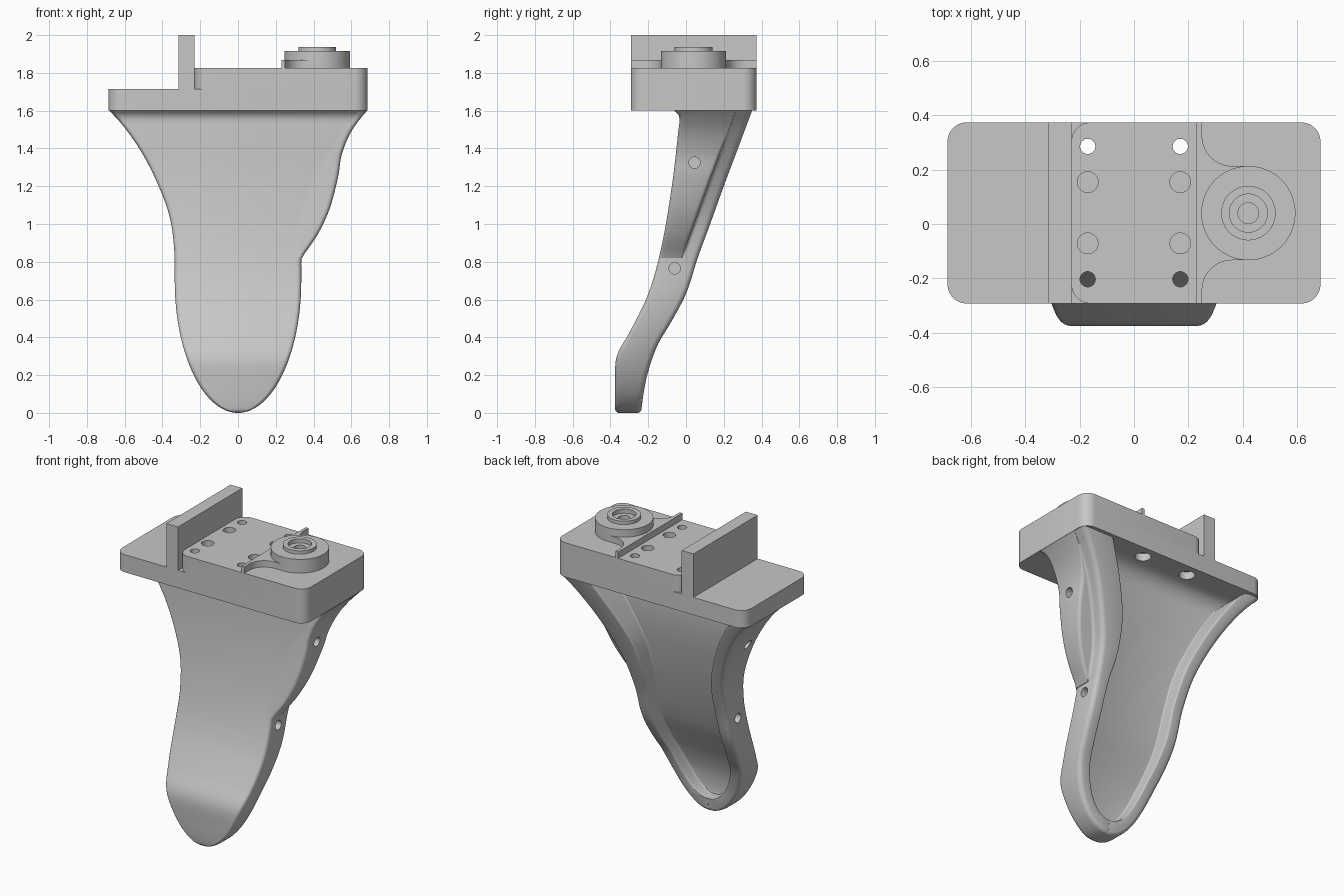
import bpy, bmesh, math
from mathutils import Vector

if "Cube" in bpy.data.objects:
    bpy.data.objects.remove(bpy.data.objects["Cube"])

grey = bpy.data.materials.new("plain_grey")
grey.use_nodes = True
COLOUR = (0.57, 0.57, 0.57, 1)
grey.diffuse_color = COLOUR
grey.node_tree.nodes["Principled BSDF"].inputs["Base Color"].default_value = COLOUR


# ---- helpers ----
def shade(me):
    me.shade_smooth()
    me.set_sharp_from_angle(angle=math.radians(30))


def loft(name, rings):
    """Skin a stack of equal-length closed rings and cap both ends."""
    bm = bmesh.new()
    loops = [[bm.verts.new(p) for p in ring] for ring in rings]
    n = len(rings[0])
    for a, b in zip(loops, loops[1:]):
        for i in range(n):
            j = (i + 1) % n
            bm.faces.new((a[i], a[j], b[j], b[i]))
    bm.faces.new(loops[0])
    bm.faces.new(loops[-1])
    bmesh.ops.recalc_face_normals(bm, faces=bm.faces)
    me = bpy.data.meshes.new(name)
    bm.to_mesh(me)
    bm.free()
    me.materials.append(grey)
    shade(me)
    ob = bpy.data.objects.new(name, me)
    bpy.context.scene.collection.objects.link(ob)
    return ob


def rounded(corners, steps=5):
    """Polygon (x, y, radius) with every corner rounded."""
    out = []
    for i, (x, y, r) in enumerate(corners):
        p = Vector((x, y))
        a = Vector(corners[i - 1][:2]) - p
        b = Vector(corners[(i + 1) % len(corners)][:2]) - p
        r = min(r, 0.45 * a.length, 0.45 * b.length)
        for k in range(steps):
            t = math.pi / 2 * k / (steps - 1)
            out.append(p + a.normalized() * r * (1 - math.sin(t))
                       + b.normalized() * r * (1 - math.cos(t)))
    return out


def prism(name, outline, z0, z1):
    return loft(name, [[(p[0], p[1], z) for p in outline] for z in (z0, z1)])


def lathe(name, profile, cx, cy, n=48):
    angles = [2 * math.pi * i / n for i in range(n)]
    return loft(name, [[(cx + r * math.cos(a), cy + r * math.sin(a), z) for a in angles]
                       for r, z in profile])


def curve(points):
    """Smooth function through (z, value) points."""
    def slope(i):
        a, b = points[max(i - 1, 0)], points[min(i + 1, len(points) - 1)]
        return (b[1] - a[1]) / (b[0] - a[0])

    def f(z):
        i = 0
        while i < len(points) - 2 and z > points[i + 1][0]:
            i += 1
        (z0, v0), (z1, v1) = points[i], points[i + 1]
        h = z1 - z0
        t = min(max((z - z0) / h, 0), 1)
        return (v0 * (1 + 2 * t) * (1 - t) ** 2 + slope(i) * h * t * (1 - t) ** 2
                + v1 * t * t * (3 - 2 * t) + slope(i + 1) * h * t * t * (t - 1))
    return f


def cut(targets, cutters):
    for ob in targets:
        for c in cutters:
            m = ob.modifiers.new("hole", "BOOLEAN")
            m.operation, m.solver, m.object = "DIFFERENCE", "EXACT", c
    bpy.context.view_layer.update()
    deps = bpy.context.evaluated_depsgraph_get()
    for ob in targets:
        me = bpy.data.meshes.new_from_object(ob.evaluated_get(deps))
        ob.modifiers.clear()
        ob.data = me
        shade(me)
    for c in cutters:
        bpy.data.objects.remove(c)


# ---- leg shape as functions of height ----
front = curve([(0, -.375), (.15, -.375), (.27, -.373), (.33, -.355), (.42, -.302), (.63, -.2),
               (.87, -.132), (1.2, -.075), (1.5, -.04), (1.57, -.035), (1.6, -.06)])
back = curve([(0, -.238), (.1, -.225), (.22, -.2), (.36, -.15), (.47, -.085), (.63, 0),
              (.82, .062), (1, .128), (1.2, .2), (1.4, .275), (1.6, .35)])
flare = curve([(.7, .335), (.85, .337), (1.03, .36), (1.2, .42), (1.37, .505),
               (1.51, .6), (1.6, .68)])
bulge = curve([(.82, .335), (.86, .365), (.95, .425), (1.08, .485), (1.25, .53),
               (1.37, .55), (1.49, .6), (1.6, .68)])
# The hollow stays narrow on the bulge side, and its floor runs near the back
hollow = curve([(.7, .25), (.85, .24), (1, .225), (1.2, .25), (1.4, .335), (1.6, .45)])
hollow_floor = curve([(0, -.31), (.22, -.282), (.36, -.232), (.47, -.175), (.63, -.095),
                      (.88, -.01), (1.2, .075), (1.4, .115), (1.6, .135)])
MID, TOP, WALL, EDGE, COVE = .7, 1.6, .085, .02, .1


def width(z):
    if z >= MID:
        return flare(z)
    return max(.335 * math.sqrt(max(1 - ((MID - z) / MID) ** 2, 0)), .012)


def pocket(z):
    """Half widths of the hollow on the right and on the left."""
    if z >= MID:
        s = (flare(z + .005) - flare(z - .005)) / .01
        return flare(z) - WALL * math.sqrt(1 + s * s), hollow(z)
    d = (MID - z) / (MID - WALL)
    p = max(.25 * math.sqrt(max(1 - d * d, 0)), .002)
    return p, p


def leg_ring(z):
    w, (p, q) = width(z), pocket(z)
    e = max(1 - z / EDGE, 0)
    inset = EDGE * (1 - math.sqrt(1 - e * e))
    yf, yb = front(z) + inset, back(z) - inset
    c = min(max((z - TOP + COVE) / COVE, 0), 1)
    floor = hollow_floor(z) + COVE * (1 - math.sqrt(1 - c * c))
    if p < .003:
        floor = yb - .001
    pts = rounded([(-w, yf, .025), (w, yf, .025), (w, yb, .03), (q, yb, .012),
                   (q, floor, .01), (-p, floor, .01), (-p, yb, .012), (-w, yb, .03)])
    return [(v.x, v.y, z) for v in pts]


def bulge_ring(z):
    w = width(z)
    b, yl = max(bulge(z), w + .004), back(z) - .085
    pts = rounded([(w - .04, front(z), 0), (b, front(z), .025), (b, yl, .02),
                   (w, yl, .04), (w, yl + .04, 0), (w - .04, yl + .04, 0)])
    return [(v.x, v.y, z) for v in pts]


# ---- leg with hollow back, side bulge and blind side holes ----
heights = sorted([MID * (i / 36) ** 2 for i in range(36)] + [WALL, WALL + .002, WALL + .006]
                 + [MID + (TOP - MID) * i / 40 for i in range(41)]
                 + [TOP - .02 * .5 ** i for i in range(1, 5)])
leg = loft("leg_shell", [leg_ring(z) for z in heights])
side = loft("side_bulge", [bulge_ring(.82 + (TOP - .82) * i / 36) for i in range(37)])
circle = [2 * math.pi * i / 24 for i in range(24)]
pins = [loft("pin_cutter", [[(x, y + .03 * math.cos(a), z + .03 * math.sin(a)) for a in circle]
                            for x in (inner, math.copysign(1, inner))])
        for inner, y, z in ((.49, .045, 1.325), (-.43, .045, 1.325),
                            (.29, -.06, .765), (-.29, -.06, .765))]
cut([leg, side], pins)

# ---- mounting plate in two levels, with screw and dowel holes ----
X, Y0, Y1, LOW, DECK, R = .685, -.292, .373, 1.715, 1.825, .07
slab, deck = [prism(name, rounded([(x0, Y0, R), (X, Y0, R), (X, Y1, R), (x0, Y1, R)], 9), z0, z1)
              for name, x0, z0, z1 in (("base_plate", -X, TOP, LOW),
                                       ("raised_deck", -.23, LOW, DECK))]
screws, dowels = [], []
for x in (-.17, .17):
    for y in (.285, -.203):
        screws.append(lathe("screw_cutter", [(.048, 1.55), (.048, 1.65), (.028, 1.65),
                                             (.028, 1.9)], x, y, 32))
    for y in (.154, -.071):
        dowels.append(lathe("dowel_cutter", [(.038, 1.74), (.038, 1.9)], x, y, 32))
cut([deck], dowels)
cut([slab, deck], screws)

# ---- fence, thin rib and round hub ----
prism("fence", [(-.315, Y0), (-.23, Y0), (-.23, Y1), (-.315, Y1)], LOW, 2)
HX, HY = .42, .04
sweep = [math.pi / 2 * i / 10 for i in range(11)]
lower = [(.36 - .11 * math.cos(t), HY - .283 + .11 * math.sin(t)) for t in sweep]
lower += [(HX, HY - .172), (HX - .08, HY)]
upper = [(x, 2 * HY - y) for x, y in reversed(lower[:-1])]
prism("rib_with_flares", [(.23, Y0), (.25, Y0)] + lower + upper + [(.25, Y1), (.23, Y1)],
      DECK, 1.867)
lathe("hub", [(.038, 1.87), (.038, 1.91), (.07, 1.91), (.07, 1.937), (.1, 1.937),
              (.1, 1.915), (.173, 1.915), (.173, DECK)], HX, HY, 64)
